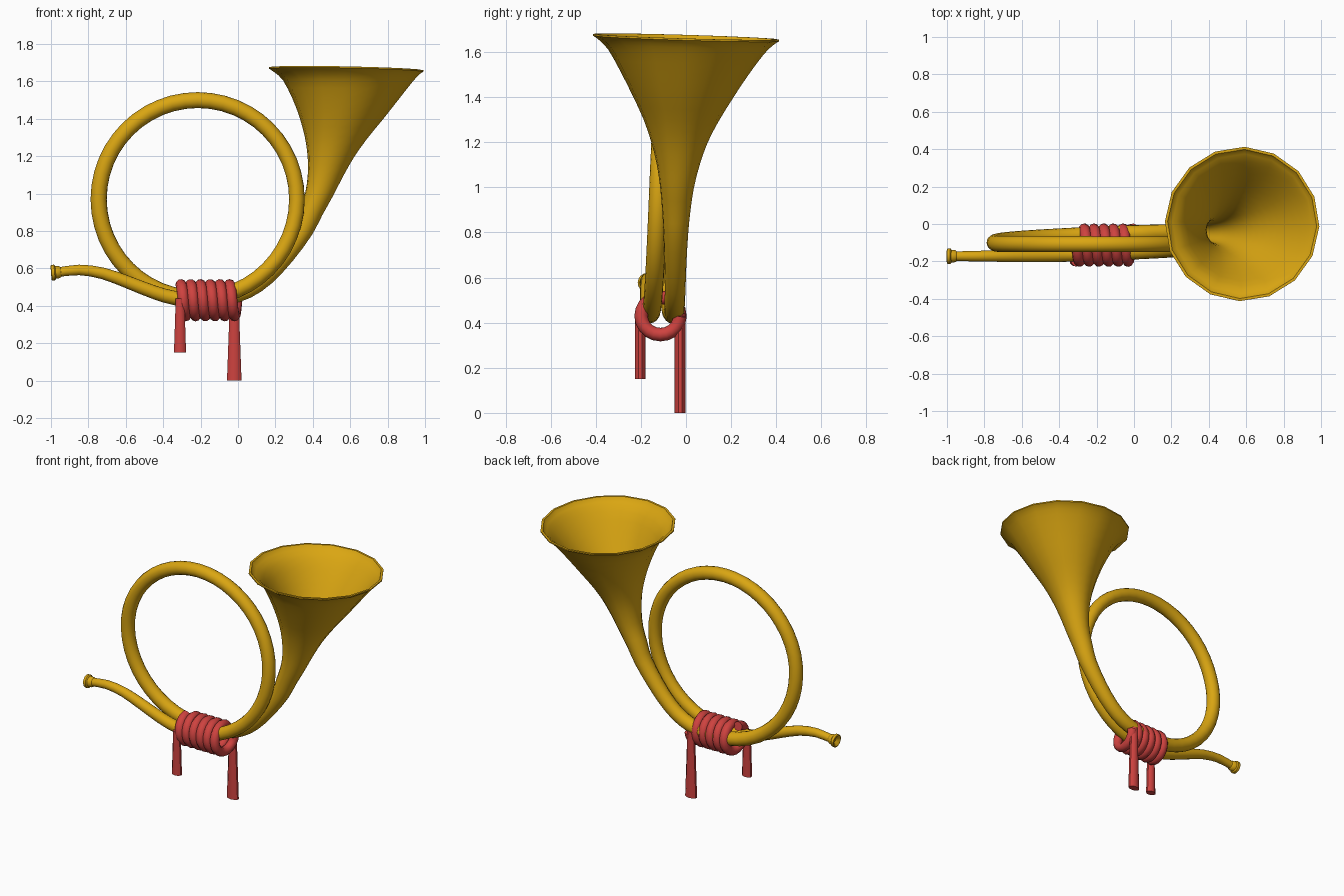
import bpy, bmesh, math
from mathutils import Vector

if "Cube" in bpy.data.objects:
    bpy.data.objects.remove(bpy.data.objects["Cube"])


def material(name, col):
    m = bpy.data.materials.new(name)
    m.diffuse_color = (*col, 1)
    m.use_nodes = True
    m.node_tree.nodes["Principled BSDF"].inputs["Base Color"].default_value = m.diffuse_color
    return m


gold = material("brass_gold", (0.70, 0.38, 0.006))
red = material("cord_red", (0.62, 0.055, 0.05))


def finish(obj, mat, angle=40):
    obj.data.materials.append(mat)
    bpy.ops.object.select_all(action='DESELECT')
    obj.select_set(True)
    bpy.context.view_layer.objects.active = obj
    bpy.ops.object.shade_smooth_by_angle(angle=math.radians(angle))


def smooth_path(pts, n):
    """Catmull-Rom through (x, y, z, radius) points."""
    out = []
    for i in range(len(pts) - 1):
        p0, p1, p2, p3 = (Vector(pts[min(max(k, 0), len(pts) - 1)]) for k in range(i - 1, i + 3))
        for s in range(n):
            t = s / n
            out.append(0.5 * (2 * p1 + (p2 - p0) * t + (2 * p0 - 5 * p1 + 4 * p2 - p3) * t * t
                              + (3 * p1 - p0 - 3 * p2 + p3) * t ** 3))
    return out + [Vector(pts[-1])]


def frames(path):
    """Centre, normal, radius for every path point."""
    out = []
    for i, p in enumerate(path):
        a, b = path[max(i - 1, 0)], path[min(i + 1, len(path) - 1)]
        out.append((p.to_3d(), (b - a).to_3d().normalized(), p[3]))
    return out


def loft(name, rings, sides, mat):
    """Skin circles into a closed tube, carrying the frame along the path."""
    bm = bmesh.new()
    loops = []
    u = rings[0][1].orthogonal()
    for c, n, r in rings:
        u = (u - n * u.dot(n)).normalized()
        v = n.cross(u)
        loops.append([bm.verts.new(c + r * (u * math.cos(a) + v * math.sin(a)))
                      for a in (2 * math.pi * k / sides for k in range(sides))])
    for A, B in zip(loops, loops[1:]):
        for k in range(sides):
            j = (k + 1) % sides
            bm.faces.new((A[k], A[j], B[j], B[k]))
    bm.faces.new(loops[0][::-1])
    bm.faces.new(loops[-1])
    bmesh.ops.recalc_face_normals(bm, faces=bm.faces)
    me = bpy.data.meshes.new(name)
    bm.to_mesh(me)
    bm.free()
    obj = bpy.data.objects.new(name, me)
    bpy.context.collection.objects.link(obj)
    finish(obj, mat)
    return obj


# Horn: mouth pipe, one full loop, then the flaring bell
mouth = [(-0.97, -0.172, 0.578, 0.025), (-0.85, -0.172, 0.592, 0.028), (-0.72, -0.171, 0.573, 0.031),
         (-0.58, -0.17, 0.523, 0.034), (-0.45, -0.168, 0.473, 0.036), (-0.33, -0.163, 0.44, 0.038)]
loop = []
for k in range(0, 25):
    a = 2 * math.pi * k / 24
    t = k / 24
    y = -0.158 + 0.05 * min(t / 0.35, 1) + 0.05 * max((t - 0.7) / 0.3, 0)
    loop.append((-0.215 + 0.53 * math.sin(a), y, 0.97 - 0.53 * math.cos(a), 0.041 + 0.003 * t))
bell = [(-0.07, -0.052, 0.447, 0.044), (0.05, -0.05, 0.485, 0.045), (0.15, -0.048, 0.555, 0.046),
        (0.25, -0.047, 0.665, 0.049), (0.345, -0.045, 0.8, 0.055), (0.39, -0.043, 0.9, 0.063),
        (0.435, -0.04, 1.0, 0.075), (0.468, -0.035, 1.1, 0.095), (0.497, -0.03, 1.2, 0.125),
        (0.525, -0.022, 1.3, 0.168), (0.552, -0.015, 1.4, 0.222), (0.572, -0.008, 1.5, 0.28),
        (0.585, 0, 1.6, 0.345), (0.58, 0, 1.643, 0.388), (0.578, 0, 1.66, 0.413)]
up = Vector((0.02, 0.03, 1)).normalized()
rings = []
mouth_and_loop = len(mouth + loop) * 2
for i, (c, n, r) in enumerate(frames(smooth_path(mouth + loop + bell, 2))):
    if i > mouth_and_loop:
        n = n.lerp(up, min(max((c.z - 0.6) / 0.6, 0), 1)).normalized()
    rings.append((c, n, r))
# rim lip, then the inside of the bell going back down
c, n, r = rings[-1]
inner = [(c + n * 0.008, n, r), (c + n * 0.008, n, r - 0.014)]
inner += [(c, n, r - 0.013) for c, n, r in reversed(rings[-22:-1])]
loft("horn", rings + inner, 16, gold)

# Mouthpiece: small cup with a lip, lying along the start of the pipe
axis = Vector((-1, 0, -0.08)).normalized()
base = Vector((-0.945, -0.172, 0.581))
profile = [(0, 0.024), (0.01, 0.032), (0.03, 0.034), (0.036, 0.042), (0.052, 0.042),
           (0.055, 0.036), (0.052, 0.03), (0.035, 0.012)]
loft("mouthpiece", [(base + axis * d, axis, r) for d, r in profile], 16, gold)

# Cord wound around the bottom tubes
cord = []
for k in range(int(5.75 * 20) + 1):
    t = k / 20
    a = 2 * math.pi * t
    cord.append(Vector((-0.305 + 0.052 * t, -0.113 - 0.086 * math.sin(a), 0.43 + 0.083 * math.cos(a), 0.03)))
loft("cord_wrap", frames(cord), 10, red)

# Hanging cord ends, flattened and widening downward
for name, x, y, z0, wide in (("cord_end_front", -0.31, -0.203, 0.15, 0.034),
                             ("cord_end_back", -0.02, -0.026, 0.0, 0.041)):
    top = 0.44
    bpy.ops.mesh.primitive_cone_add(vertices=10, radius1=wide, radius2=0.024, depth=top - z0,
                                    location=(x, y, (top + z0) / 2))
    ob = bpy.context.object
    ob.name = name
    for v in ob.data.vertices:
        if v.co.z < 0:
            v.co.y *= 0.024 / wide
    finish(ob, red)
